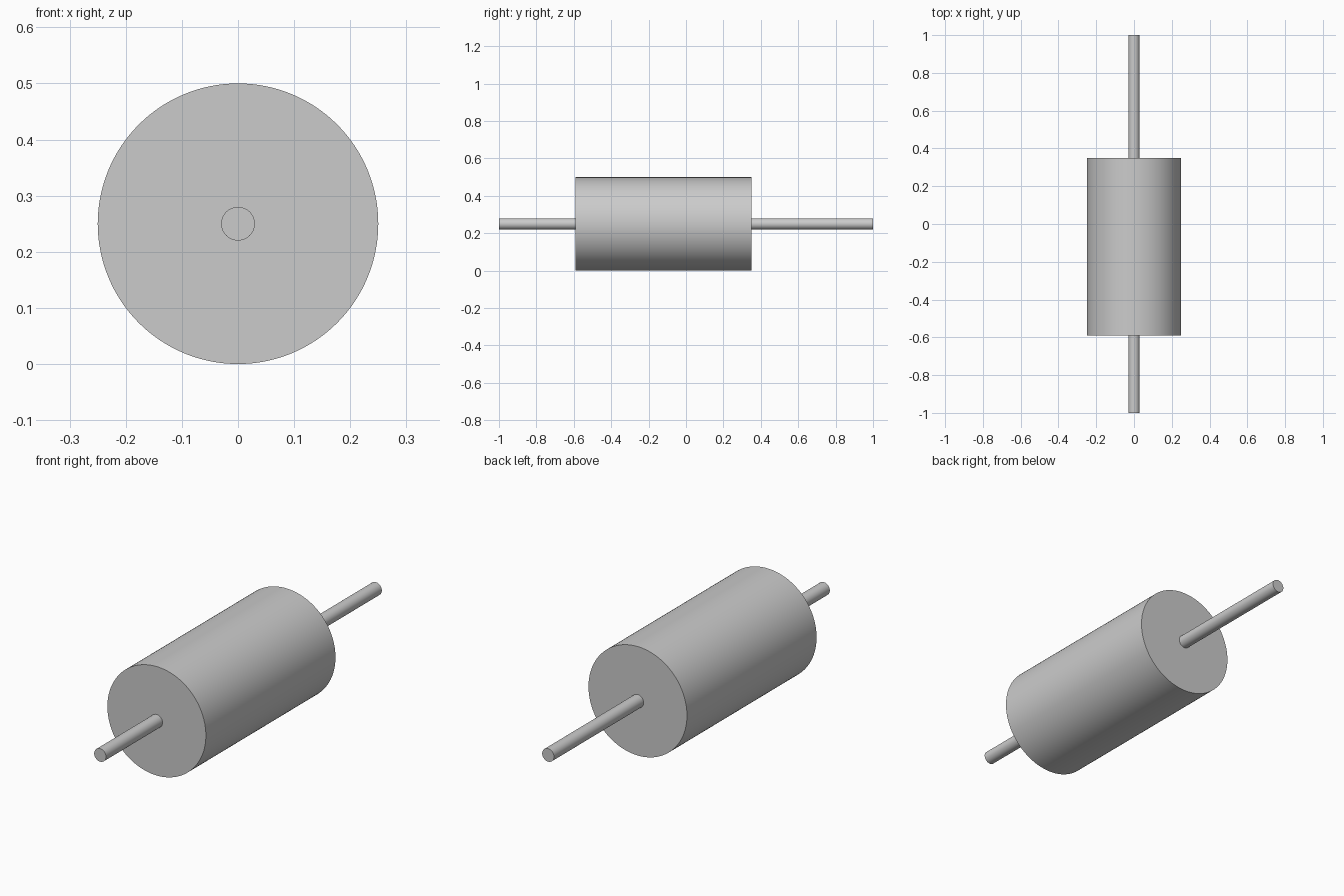
import bpy
import math

cube = bpy.data.objects.get("Cube")
if cube:
    bpy.data.objects.remove(cube, do_unlink=True)

AXIS_HEIGHT = 0.25

grey = bpy.data.materials.new("plain grey")
grey.use_nodes = True
colour = (0.6, 0.6, 0.6, 1.0)
grey.diffuse_color = colour
grey.node_tree.nodes["Principled BSDF"].inputs["Base Color"].default_value = colour


def rod(name, radius, front, back, sides):
    """Smooth capped cylinder lying along y."""
    bpy.ops.mesh.primitive_cylinder_add(
        vertices=sides, radius=radius, depth=back - front,
        location=(0, (front + back) / 2, AXIS_HEIGHT),
        rotation=(math.pi / 2, 0, 0))
    obj = bpy.context.object
    obj.name = name
    obj.data.materials.append(grey)
    bpy.ops.object.shade_smooth_by_angle(angle=math.radians(30))
    return obj


# Thick roller body, set towards the front
rod("roller_body", 0.25, -0.59, 0.35, 128)

# Thin shafts on the same axis, short in front and long behind
rod("front_shaft", 0.03, -1.0, -0.59, 48)
rod("back_shaft", 0.03, 0.35, 1.0, 48)
